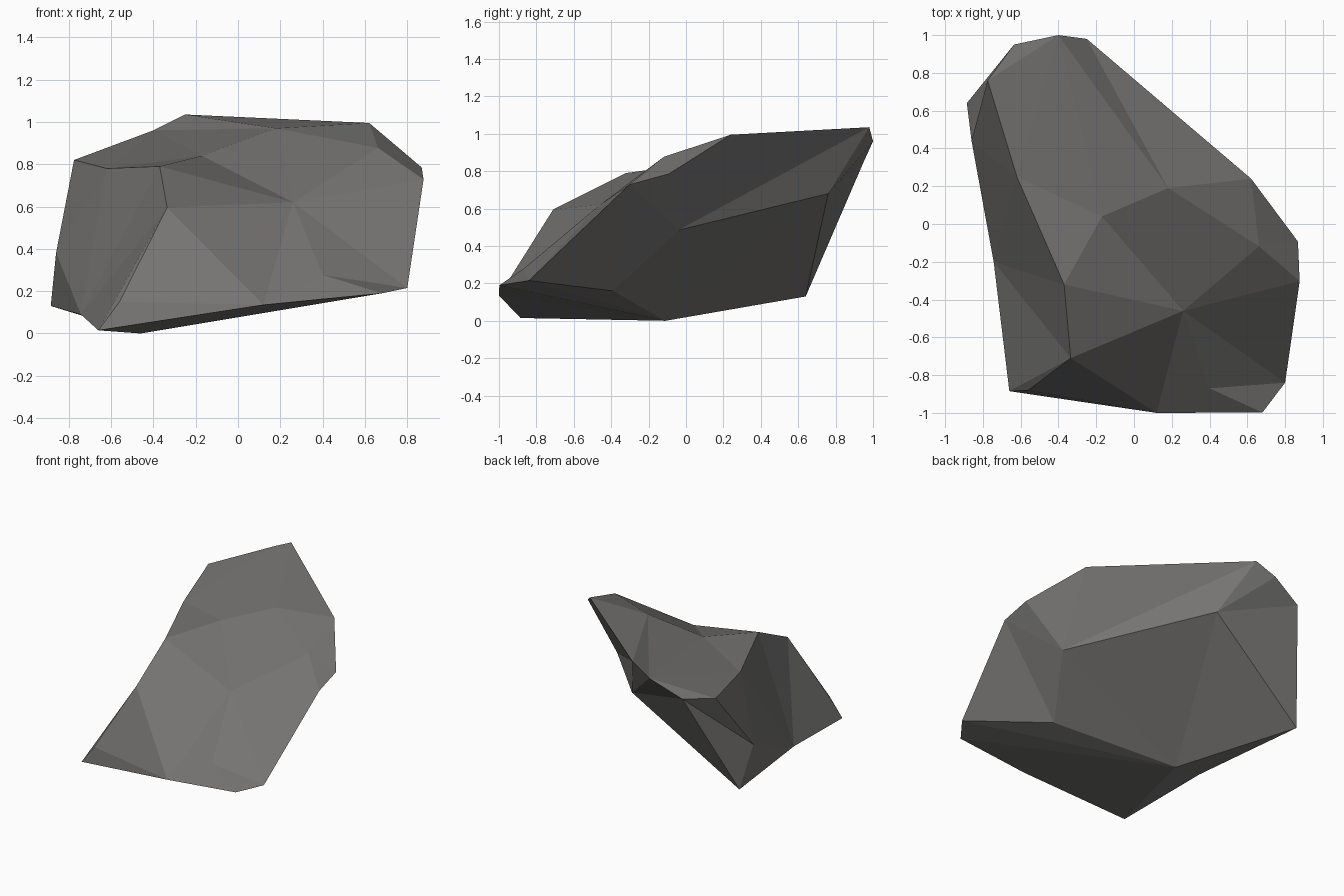
import bpy, bmesh
from mathutils import Vector
from mathutils.geometry import delaunay_2d_cdt

if "Cube" in bpy.data.objects:
    bpy.data.objects.remove(bpy.data.objects["Cube"])

# Outer rim of the boulder as seen from above, in order around the rock
rim = [(-.635, .95, .85), (-.40, 1.0, .96), (-.25, .98, 1.035), (.62, .24, .995),
       (.868, -.093, .785), (.877, -.303, .728), (.80, -.84, .215), (.68, -.998, .19),
       (.12, -1.0, .135), (-.66, -.885, .015), (-.743, -.20, .09),
       (-.86, .44, .38), (-.885, .64, .13)]

# Corners of the dished upper surface
crown = {"left_back": (-.775, .76, .82), "left_mid": (-.62, .25, .78),
         "left_front": (-.37, -.32, .79), "brow": (-.335, -.71, .595),
         "toe": (-.56, -.88, .15), "dish": (-.17, .04, .84),
         "saddle": (.18, .19, .97), "shoulder": (.662, -.118, .877),
         "hollow": (.26, -.46, .62), "chip": (.40, -.87, .277)}

# Corners of the underside
under = {"foot": (-.46, -.11, 0), "keel": (.37, -.39, .16),
         "flank": (.59, -.04, .485), "back": (-.09, .76, .68)}

# Creases the facets must follow (rim corners by number)
crown_creases = [
    ("left_back", "left_mid", "left_front", "brow", "toe", 9),
    (10, "brow", 8, "hollow", "brow"), (10, "left_front", "hollow", "dish"),
    ("left_front", "dish", "saddle", "shoulder", 4),
    (1, "saddle", 2), ("saddle", 3), ("saddle", "hollow", "shoulder"),
    (5, "hollow", 6, "chip", 7), ("hollow", "chip", 8),
    (11, "left_back", 0), ("toe", 8), (9, "brow")]
under_creases = [
    (3, "flank", 4), (2, "flank", "back", 2), (1, "back", 0),
    (12, "back", "foot", 12, 10, "foot", 9), ("foot", "keel", "flank", 5),
    (5, "keel", 6), (6, "foot", 7)]

bm = bmesh.new()
rim_verts = [bm.verts.new(p) for p in rim]


def add_facets(inner, chains, skip):
    """Triangulate the area inside the rim along the creases, in plan."""
    names = list(range(len(rim))) + list(inner)
    index = {n: i for i, n in enumerate(names)}
    points = rim + list(inner.values())
    verts = rim_verts + [bm.verts.new(p) for p in inner.values()]
    edges = [(index[a], index[b]) for c in chains for a, b in zip(c, c[1:])]
    edges += [(i, (i + 1) % len(rim)) for i in range(len(rim))]
    out = delaunay_2d_cdt([Vector(p[:2]) for p in points], edges, [], 0, 1e-5)
    for tri in out[2]:
        ids = [out[3][i][0] for i in tri if out[3][i]]
        if len(ids) == 3 and not any(s <= {names[i] for i in ids} for s in skip):
            bm.faces.new([verts[i] for i in ids])
    return dict(zip(names, verts))


notch = {9, 10, 11}          # outside the slightly hollow left rim
top = add_facets(crown, crown_creases, [notch, {"left_back", 12}])
add_facets(under, under_creases, [notch])

# Small overhang below the left back corner
bm.faces.new([top["left_back"], top[0], top[11]])
bm.faces.new([top[0], top[12], top[11]])
bmesh.ops.recalc_face_normals(bm, faces=bm.faces[:])

mesh = bpy.data.meshes.new("boulder")
bm.to_mesh(mesh)
bm.free()

# Plain warm grey stone
stone = bpy.data.materials.new("grey stone")
stone.diffuse_color = (.178, .174, .168, 1)
stone.use_nodes = True
stone.node_tree.nodes["Principled BSDF"].inputs["Base Color"].default_value = stone.diffuse_color
mesh.materials.append(stone)
boulder = bpy.data.objects.new("boulder", mesh)
bpy.context.collection.objects.link(boulder)
